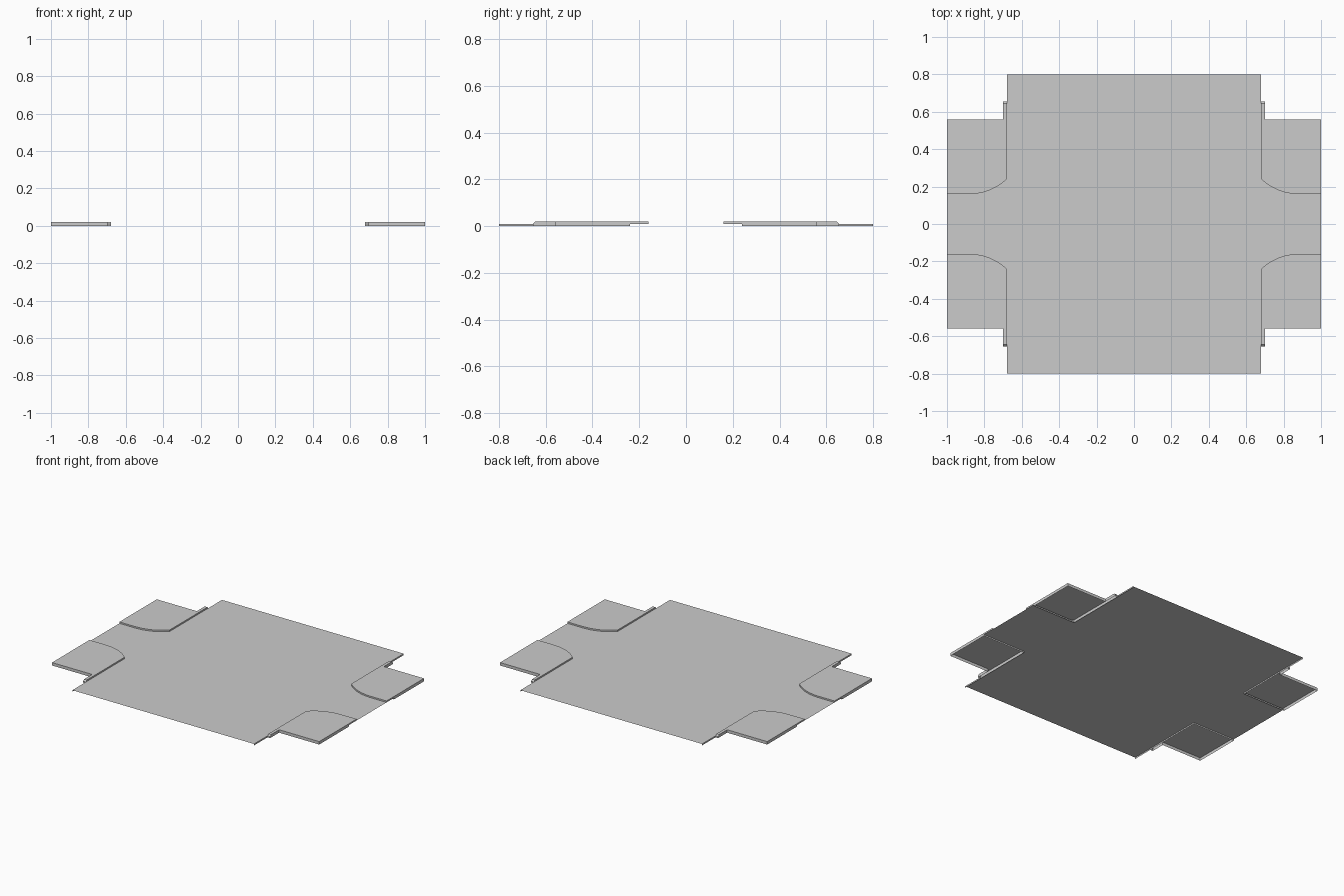
import bpy, bmesh, math

if "Cube" in bpy.data.objects:
    bpy.data.objects.remove(bpy.data.objects["Cube"])

ROAD_Z, TOP_Z = 0.01, 0.02


def make_object(name, faces, mirror=False):
    bm = bmesh.new()
    for pts in faces:
        bm.faces.new([bm.verts.new(p) for p in pts])
    bmesh.ops.remove_doubles(bm, verts=bm.verts, dist=0.0001)
    mesh = bpy.data.meshes.new(name)
    bm.to_mesh(mesh)
    bm.free()
    ob = bpy.data.objects.new(name, mesh)
    bpy.context.collection.objects.link(ob)
    if mirror:
        mod = ob.modifiers.new("four_corners", 'MIRROR')
        mod.use_axis = (True, True, False)
        mod.use_mirror_merge = False
    return ob


def wall(a, b, low, high):
    # vertical quad facing right of the a -> b direction
    return [(*a, low), (*b, low), (*b, high), (*a, high)]


def sheet(x0, x1, y0, y1, z):
    return [(x0, y0, z), (x1, y0, z), (x1, y1, z), (x0, y1, z)]


# Flat cross-shaped road surface
make_object("road_surface", [
    sheet(-0.68, 0.68, -0.8, -0.24, ROAD_Z),
    sheet(-0.68, 0.68, -0.24, 0.24, ROAD_Z),
    sheet(-0.68, 0.68, 0.24, 0.8, ROAD_Z),
    sheet(0.68, 1, -0.24, 0.24, ROAD_Z),
    sheet(-1, -0.68, -0.24, 0.24, ROAD_Z),
])

# Thin skirts below the road's side edges
make_object("road_skirt", [
    wall((0.68, 0.24), (0.68, 0.8), 0, ROAD_Z),
    wall((1, 0.24), (0.68, 0.24), 0, ROAD_Z),
], mirror=True)

# Raised pavement corner with a rounded kerb, open underneath
r = 0.29
sweep = math.asin(0.2 / r)
arc = [(0.88 - r * math.sin(sweep * (1 - i / 6)),
        0.16 + r * (1 - math.cos(sweep * (1 - i / 6)))) for i in range(7)]
arc[0] = (0.68, 0.24)
kerb = [(0.68, 0.645)] + arc + [(1, 0.16)]
outer = [(1, 0.24), (1, 0.56), (0.70, 0.56), (0.70, 0.645)]

faces = [[(x, y, TOP_Z) for x, y in kerb + outer]]
faces += [wall(a, b, ROAD_Z, TOP_Z) for a, b in zip(kerb, kerb[1:] + outer[:1])]
faces += [wall(a, b, 0, TOP_Z) for a, b in zip(outer, outer[1:])]

# Sloped end of the narrow kerb strip
faces += [
    [(0.68, 0.645, TOP_Z), (0.70, 0.645, TOP_Z), (0.70, 0.655, ROAD_Z), (0.68, 0.655, ROAD_Z)],
    wall((0.70, 0.655), (0.68, 0.655), 0, ROAD_Z),
    [(0.70, 0.645, 0), (0.70, 0.655, 0), (0.70, 0.655, ROAD_Z), (0.70, 0.645, TOP_Z)],
    [(0.68, 0.655, ROAD_Z), (0.68, 0.645, ROAD_Z), (0.68, 0.645, TOP_Z)],
]
make_object("pavement_corner", faces, mirror=True)
